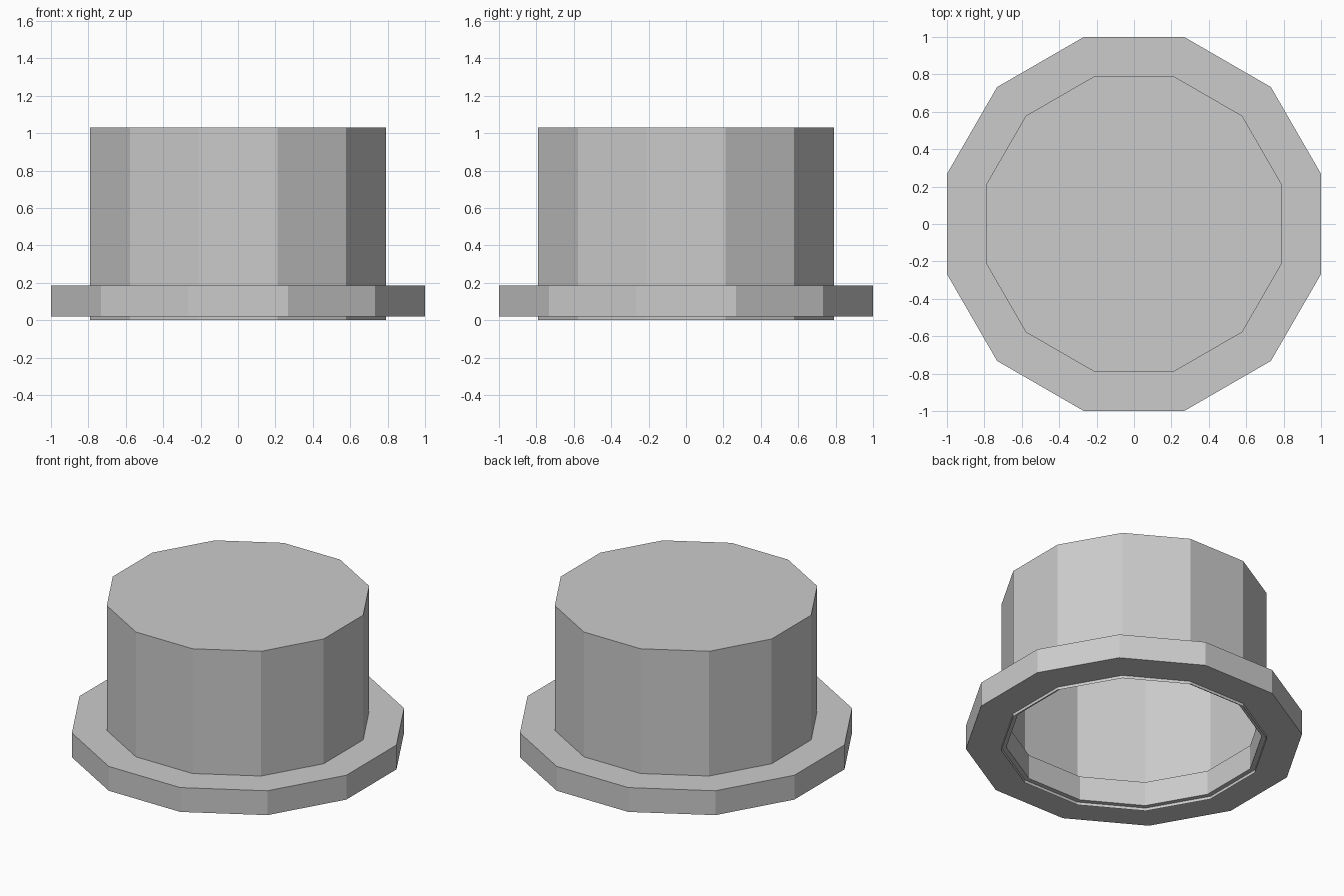
import bpy
import bmesh
from math import cos, sin, pi

SIDES = 12

cube = bpy.data.objects.get("Cube")
if cube:
    bpy.data.objects.remove(cube, do_unlink=True)

grey = bpy.data.materials.new("plain grey")
grey.use_nodes = True
colour = (0.6, 0.6, 0.6, 1.0)
grey.diffuse_color = colour
grey.node_tree.nodes["Principled BSDF"].inputs["Base Color"].default_value = colour


def ring(bm, apothem, z):
    """Twelve-sided loop with flat sides facing the axes."""
    radius = apothem / cos(pi / SIDES)
    angles = [2 * pi * (i + 0.5) / SIDES for i in range(SIDES)]
    return [bm.verts.new((radius * cos(a), radius * sin(a), z)) for a in angles]


def bridge(bm, lower, upper):
    for i in range(SIDES):
        j = (i + 1) % SIDES
        bm.faces.new((lower[i], lower[j], upper[j], upper[i]))


def finish(bm, name):
    mesh = bpy.data.meshes.new(name)
    bm.to_mesh(mesh)
    bm.free()
    mesh.materials.append(grey)
    obj = bpy.data.objects.new(name, mesh)
    bpy.context.collection.objects.link(obj)


# Crown: thin shell, closed on top and open below
bm = bmesh.new()
bottom, top = ring(bm, 0.79, 0.0), ring(bm, 0.79, 1.03)
bridge(bm, bottom, top)
bm.faces.new(top)
finish(bm, "crown")

# Brim: solid flat ring whose inner edge reaches just inside the crown
bm = bmesh.new()
profile = [(0.76, 0.02), (1.0, 0.02), (1.0, 0.185), (0.76, 0.185)]
loops = [ring(bm, apothem, z) for apothem, z in profile]
for k in range(len(loops)):
    bridge(bm, loops[k], loops[(k + 1) % len(loops)])
finish(bm, "brim")
